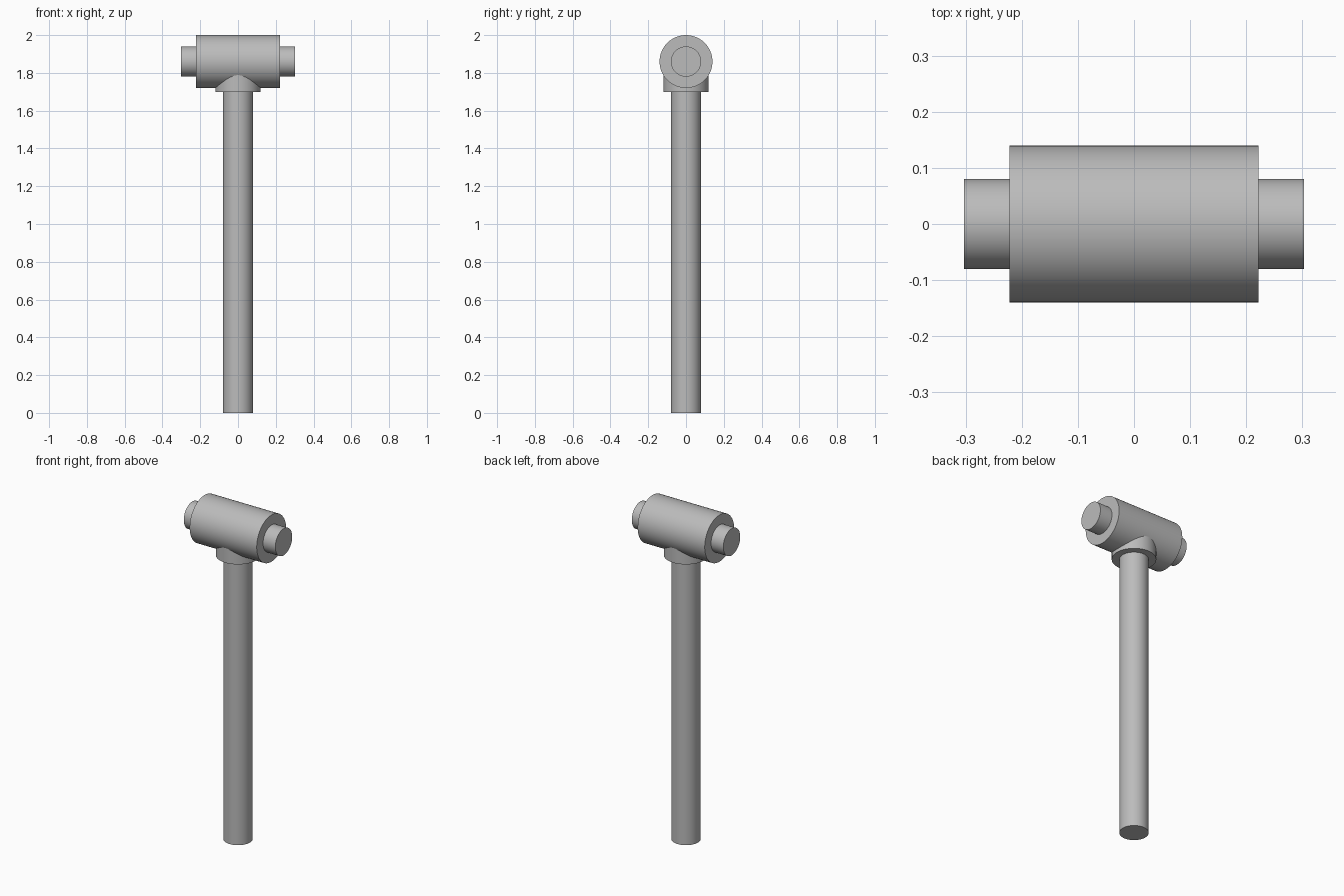
import bpy
import math

# Remove the default cube
cube = bpy.data.objects.get("Cube")
if cube:
    bpy.data.objects.remove(cube, do_unlink=True)

# Single plain grey material
GREY = (0.5, 0.5, 0.5, 1.0)
grey = bpy.data.materials.new("plain grey")
grey.use_nodes = True
grey.diffuse_color = GREY
grey.node_tree.nodes["Principled BSDF"].inputs["Base Color"].default_value = GREY


def cylinder(name, radius, length, centre, along_x=False):
    """Smooth-sided cylinder, upright or lying along x."""
    turn = (0, math.pi / 2, 0) if along_x else (0, 0, 0)
    bpy.ops.mesh.primitive_cylinder_add(
        vertices=96, radius=radius, depth=length, location=centre, rotation=turn)
    part = bpy.context.object
    part.name = part.data.name = name
    part.data.materials.append(grey)
    bpy.ops.object.transform_apply(location=False, rotation=True, scale=True)
    bpy.ops.object.shade_smooth_by_angle(angle=math.radians(30))
    return part


HEAD_Z = 1.86
HEAD_HALF = 0.222
TIP = 0.303
COLLAR_Z = 1.70

# Handle, and the collar that saddles the head
cylinder("handle", 0.079, COLLAR_Z + 0.02, (0, 0, (COLLAR_Z + 0.02) / 2))
cylinder("collar", 0.12, HEAD_Z - COLLAR_Z, (0, 0, (HEAD_Z + COLLAR_Z) / 2))

# Head barrel
cylinder("head", 0.14, 2 * HEAD_HALF, (0, 0, HEAD_Z), along_x=True)

# Narrower striking tip at each end of the head
for side, sign in (("left", 1), ("right", -1)):
    inner = HEAD_HALF - 0.02
    cylinder(side + "_tip", 0.08, TIP - inner,
             (sign * (TIP + inner) / 2, 0, HEAD_Z), along_x=True)
